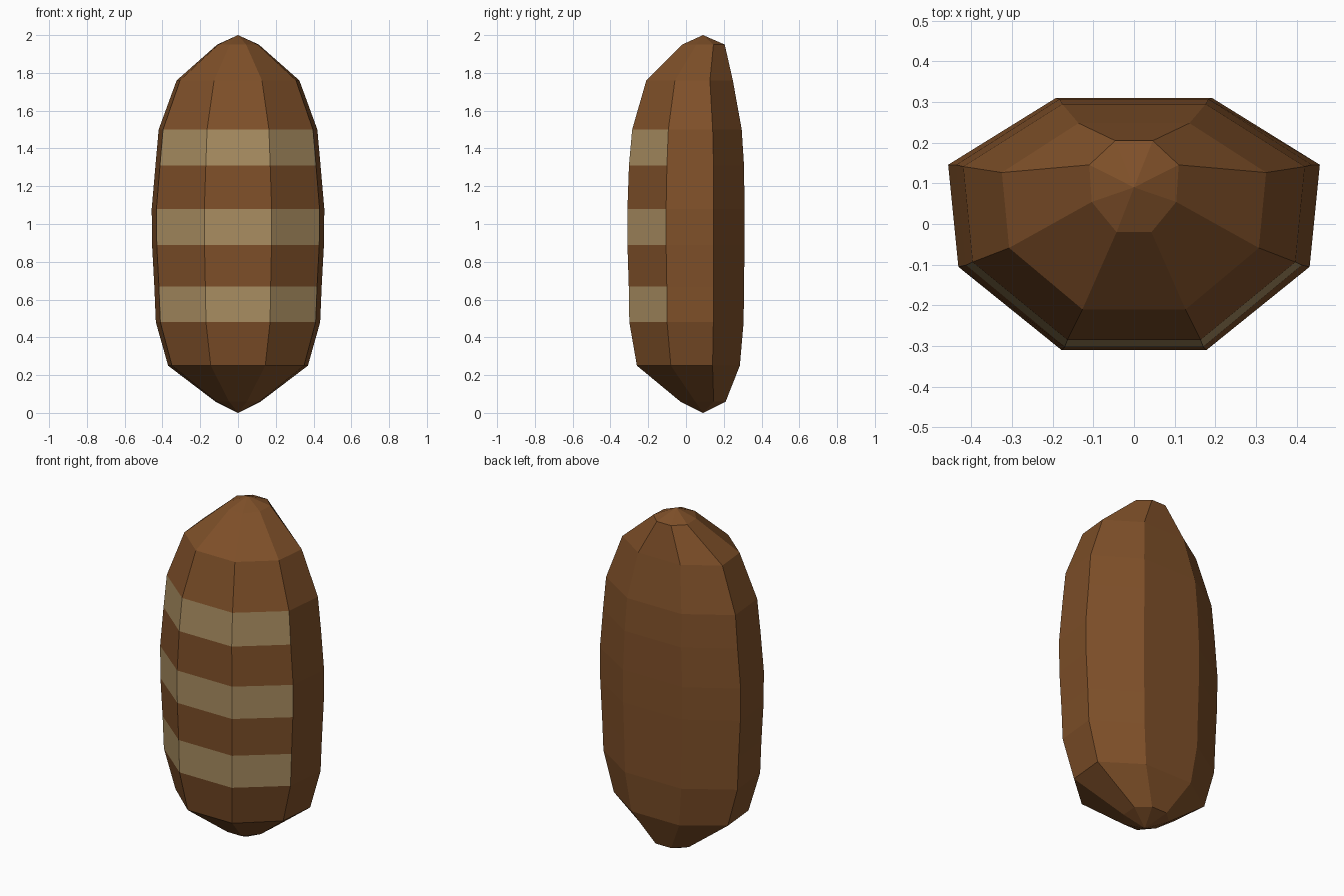
import bpy, bmesh

if "Cube" in bpy.data.objects:
    bpy.data.objects.remove(bpy.data.objects["Cube"])

def material(name, rgb):
    m = bpy.data.materials.new(name)
    m.diffuse_color = (*rgb, 1)
    m.use_nodes = True
    m.node_tree.nodes["Principled BSDF"].inputs["Base Color"].default_value = m.diffuse_color
    return m

# Profile rings: height, half width, front y, back y
RINGS = [
    (0.06, 0.12, -0.03, 0.21), (0.25, 0.37, -0.26, 0.285),
    (0.48, 0.435, -0.30, 0.305), (0.67, 0.443, -0.303, 0.307),
    (0.89, 0.455, -0.31, 0.31), (1.08, 0.457, -0.31, 0.31),
    (1.31, 0.437, -0.302, 0.307), (1.50, 0.42, -0.285, 0.295),
    (1.76, 0.325, -0.21, 0.248), (1.95, 0.11, -0.02, 0.205),
]
# Half cross-section: x as share of half width, y as share from front to back
HALF = [(0.39, 0.0), (0.945, 0.33), (1.0, 0.735), (0.42, 1.0)]
SECTION = HALF + [(-x, y) for x, y in reversed(HALF)]
STRIPE_ROWS = {2, 4, 6}
FRONT_SIDES = {7, 0, 6}

bm = bmesh.new()
rings = [[bm.verts.new((u * w, yf + v * (yb - yf), z)) for u, v in SECTION]
         for z, w, yf, yb in RINGS]
n = len(SECTION)

# Body walls, with pale stripes on the three front sides
for row, (a, b) in enumerate(zip(rings, rings[1:])):
    for i in range(n):
        j = (i + 1) % n
        f = bm.faces.new((a[i], a[j], b[j], b[i]))
        f.material_index = int(row in STRIPE_ROWS and i in FRONT_SIDES)

# Pointed ends
bottom = bm.verts.new((0, 0.09, 0))
top = bm.verts.new((0, 0.09, 2))
for i in range(n):
    j = (i + 1) % n
    bm.faces.new((bottom, rings[0][j], rings[0][i]))
    bm.faces.new((top, rings[-1][i], rings[-1][j]))

bmesh.ops.recalc_face_normals(bm, faces=bm.faces)
mesh = bpy.data.meshes.new("striped_body")
bm.to_mesh(mesh)
bm.free()
mesh.materials.append(material("brown", (0.212, 0.080, 0.022)))
mesh.materials.append(material("tan", (0.40, 0.27, 0.12)))
body = bpy.data.objects.new("striped_body", mesh)
bpy.context.collection.objects.link(body)
